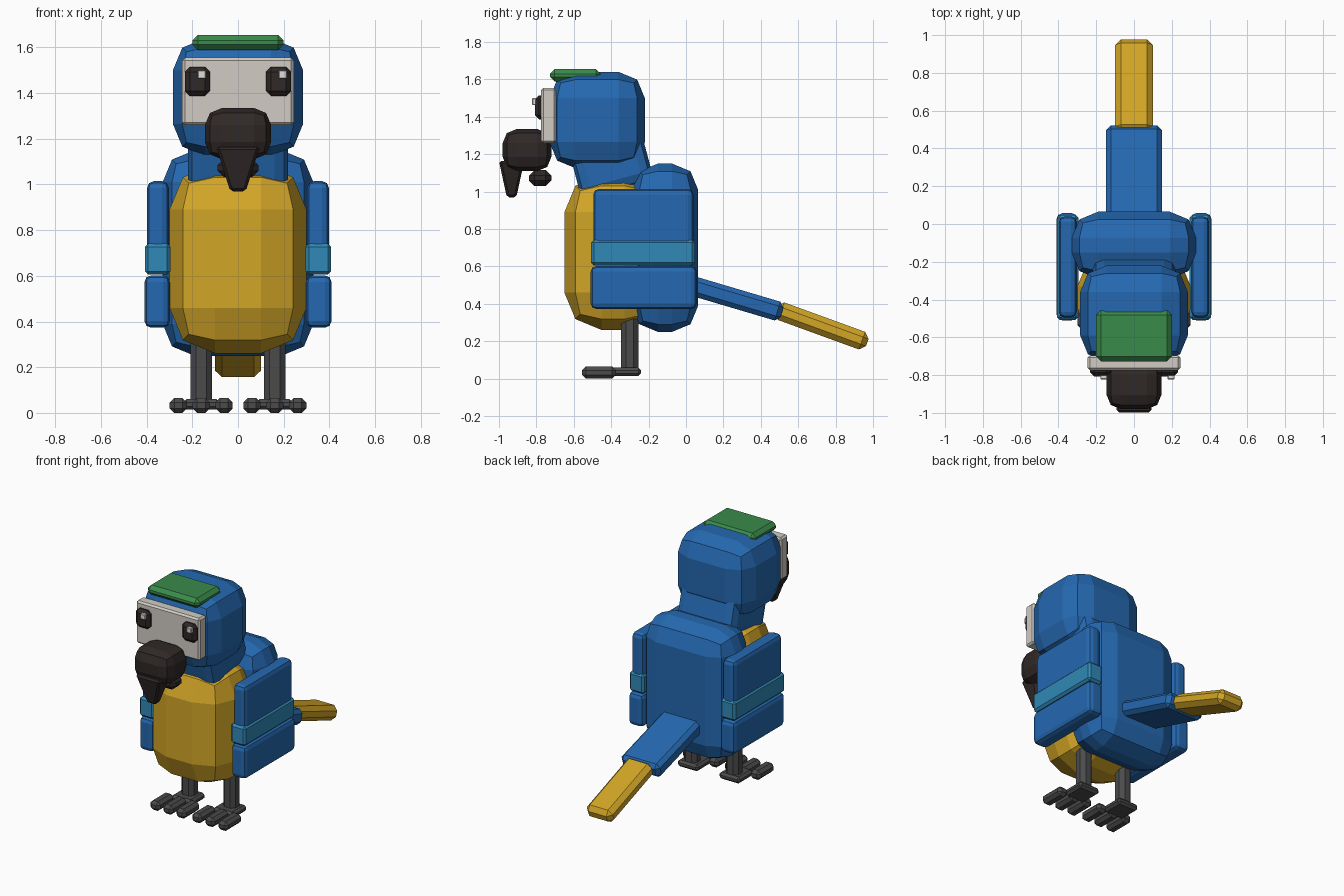
import bpy
import bmesh
from math import radians
from mathutils import Matrix, Vector

cube = bpy.data.objects.get("Cube")
if cube:
    bpy.data.objects.remove(cube, do_unlink=True)


def material(name, r, g, b):
    m = bpy.data.materials.new(name)
    m.use_nodes = True
    m.diffuse_color = (r, g, b, 1)
    m.node_tree.nodes["Principled BSDF"].inputs["Base Color"].default_value = (r, g, b, 1)
    return m


BLUE = material("feather_blue", 0.018, 0.14, 0.44)
TEAL = material("wing_teal", 0.03, 0.25, 0.47)
YELLOW = material("feather_yellow", 0.65, 0.38, 0.02)
GREEN = material("crown_green", 0.042, 0.26, 0.07)
PALE = material("face_pale", 0.64, 0.6, 0.55)
SHINE = material("eye_shine", 0.75, 0.74, 0.72)
DARK = material("beak_dark", 0.029, 0.021, 0.02)
GREY = material("leg_grey", 0.07, 0.07, 0.073)


def block(name, mat, xs, ys, zs, bevel, segments=2, tilt=0, taper=(1, 1)):
    """Bevelled block from axis ranges, tilted about its x axis, bottom scaled by taper."""
    lo, hi = Vector((xs[0], ys[0], zs[0])), Vector((xs[1], ys[1], zs[1]))
    bm = bmesh.new()
    bmesh.ops.create_cube(bm, size=1)
    for v in bm.verts:
        if v.co.z < 0:
            v.co.x *= taper[0]
            v.co.y *= taper[1]
        v.co = Vector(a * b for a, b in zip(v.co, hi - lo))
    bmesh.ops.bevel(bm, geom=bm.edges[:], offset=bevel, offset_type='OFFSET',
                    segments=segments, profile=0.5, affect='EDGES', clamp_overlap=True)
    bm.transform(Matrix.Rotation(radians(tilt), 4, 'X'))
    mesh = bpy.data.meshes.new(name)
    bm.to_mesh(mesh)
    bm.free()
    mesh.materials.append(mat)
    obj = bpy.data.objects.new(name, mesh)
    obj.location = (lo + hi) / 2
    bpy.context.collection.objects.link(obj)
    return obj


def centred(half):
    return (-half, half)


# Body, neck and head
block("belly", YELLOW, centred(0.30), (-0.65, -0.13), (0.26, 1.09), 0.20)
block("back", BLUE, centred(0.33), (-0.29, 0.065), (0.25, 1.15), 0.14)
block("neck", BLUE, centred(0.22), (-0.60, -0.20), (1.0, 1.29), 0.06, tilt=15)
block("head", BLUE, centred(0.285), (-0.73, -0.22), (1.125, 1.64), 0.14)
block("crown", GREEN, centred(0.20), (-0.727, -0.457), (1.588, 1.655), 0.025, 1)
block("face_plate", PALE, centred(0.245), (-0.775, -0.695), (1.26, 1.555), 0.012, 1)

# Beak
block("upper_beak", DARK, centred(0.145), (-0.98, -0.72), (1.11, 1.335), 0.075)
block("beak_hook", DARK, centred(0.095), (-1.0, -0.865), (0.97, 1.165), 0.012, 1,
      taper=(0.36, 0.38))
block("lower_beak", DARK, centred(0.09), (-0.84, -0.72), (1.03, 1.115), 0.03, 1)

# Tail
block("tail_base", BLUE, centred(0.148), (-0.06, 0.525), (0.385, 0.49), 0.025, 1, tilt=-16.5)
block("tail_tip", YELLOW, centred(0.10), (0.465, 0.985), (0.232, 0.332), 0.03, 1, tilt=-20)

# Paired parts
for side, s in (("left", 1), ("right", -1)):
    def span(a, b):
        return tuple(sorted((s * a, s * b)))

    # Eyes, with both shines set toward the same side
    eye = s * 0.178
    block(side + "_eye", DARK, (eye - 0.055, eye + 0.055), (-0.808, -0.75),
          (1.387, 1.515), 0.022, 1)
    block(side + "_eye_shine", SHINE, (eye, eye + 0.037), (-0.823, -0.79),
          (1.463, 1.5), 0.004, 1)

    # Wing
    block(side + "_wing_top", BLUE, span(0.303, 0.398), (-0.495, 0.04), (0.62, 1.015), 0.03)
    block(side + "_wing_band", TEAL, span(0.295, 0.408), (-0.508, 0.048), (0.605, 0.742),
          0.015, 1)
    block(side + "_wing_tip", BLUE, span(0.298, 0.41), (-0.51, 0.057), (0.373, 0.602), 0.03)

    # Leg and foot
    block(side + "_leg", GREY, span(0.113, 0.208), (-0.347, -0.255), (0.02, 0.36), 0.025, 1)
    block(side + "_foot", GREY, span(0.08, 0.24), (-0.40, -0.24), (0.014, 0.06), 0.015, 1)
    for toe, offset in (("inner", -0.1), ("middle", 0), ("outer", 0.1)):
        x = 0.161 + offset
        block(side + "_" + toe + "_toe", GREY, span(x - 0.038, x + 0.038),
              (-0.555, -0.375), (0, 0.065), 0.02, 1)
